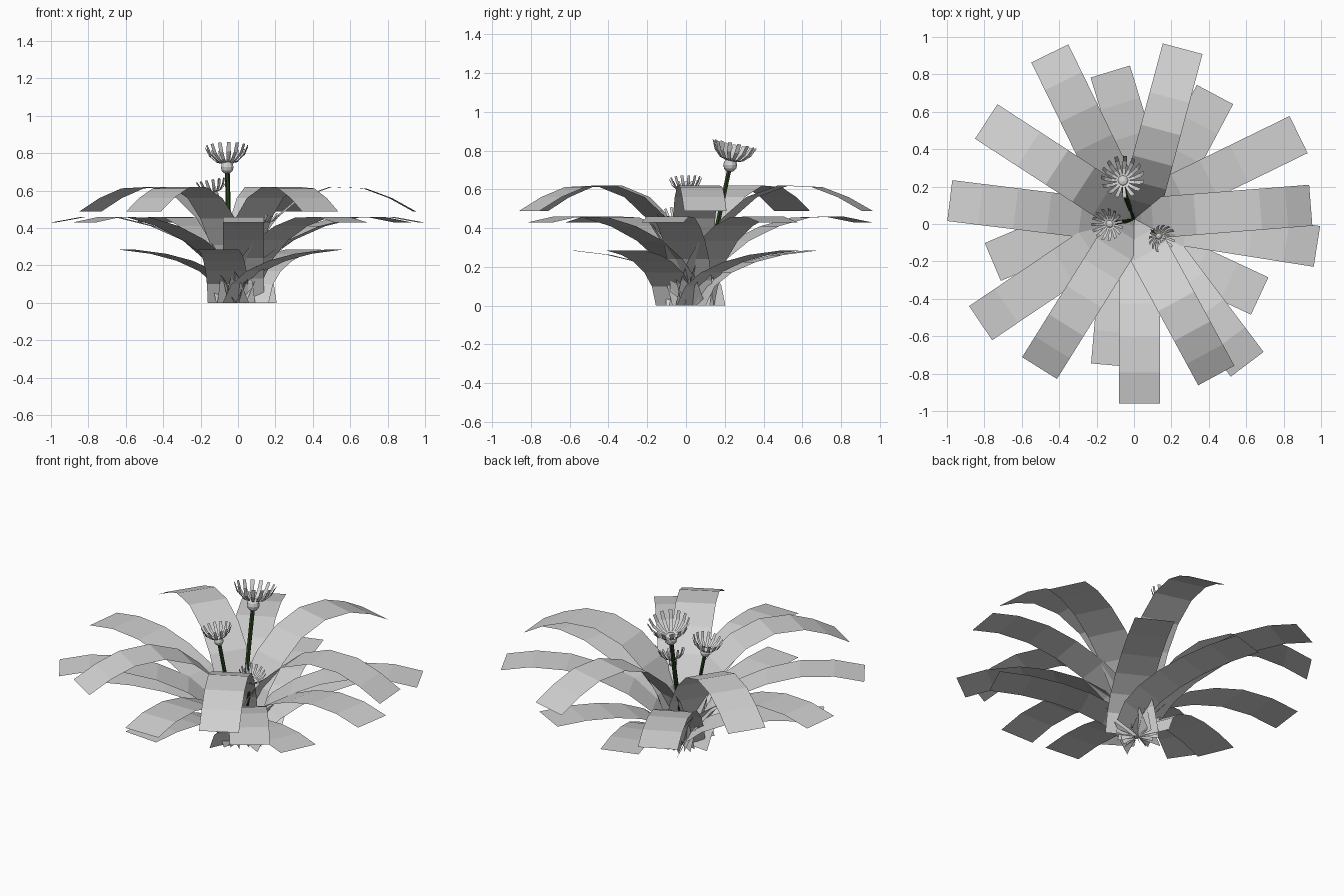
import bpy, bmesh, math
from mathutils import Vector

if "Cube" in bpy.data.objects:
    bpy.data.objects.remove(bpy.data.objects["Cube"])


def material(name, rgb):
    m = bpy.data.materials.new(name)
    m.diffuse_color = (*rgb, 1)
    m.use_nodes = True
    m.node_tree.nodes["Principled BSDF"].inputs["Base Color"].default_value = m.diffuse_color
    return m


GREY = material("pale grey", (0.64, 0.64, 0.64))
GREEN = material("dark stem green", (0.02, 0.05, 0.012))


def finish(name, bm, mat):
    me = bpy.data.meshes.new(name)
    bm.to_mesh(me)
    bm.free()
    me.materials.append(mat)
    ob = bpy.data.objects.new(name, me)
    bpy.context.collection.objects.link(ob)
    return ob


def ribbon(bm, origin, out, side, up, profile, widths):
    """Strip following a (distance, height) profile."""
    prev = None
    for (r, h), w in zip(profile, widths):
        c = origin + out * r + up * h
        row = [bm.verts.new(c - side * w / 2), bm.verts.new(c + side * w / 2)]
        if prev:
            bm.faces.new((prev[0], prev[1], row[1], row[0]))
        prev = row


# Leaf tiers: (distance, height) profile, then tip centre x, y and heading for each leaf
LOW = [(0, 0), (0.05, 0.10), (0.14, 0.17), (0.27, 0.225), (0.42, 0.262), (0.6, 0.284), (0.78, 0.286)]
MID = [(0, 0), (0.06, 0.13), (0.15, 0.24), (0.28, 0.335), (0.45, 0.41), (0.63, 0.455),
       (0.82, 0.46), (0.985, 0.43)]
TOP = [(0, 0), (0.04, 0.16), (0.10, 0.31), (0.20, 0.45), (0.33, 0.56), (0.50, 0.62),
       (0.68, 0.612), (0.82, 0.56), (0.95, 0.488)]
TIERS = {
    "low_leaf": (LOW, [(0.433, 0.692, 62), (0.672, -0.385, -25), (-0.12, -0.755, -95),
                       (-0.755, -0.203, -157), (-0.127, 0.815, 107)]),
    "middle_leaf": (MID, [(0.88, 0.478, 26), (0.978, -0.12, -9), (0.605, -0.75, -53), (0.03, -0.96, -90),
                          (-0.82, -0.53, -146), (-0.985, 0.125, 173), (-0.45, 0.912, 116)]),
    "upper_leaf": (TOP, [(0.26, 0.937, 75), (0.945, 0.1, 4.5), (0.44, -0.81, -61.5),
                         (-0.505, -0.77, -122), (-0.79, 0.548, 147)]),
}
Z = Vector((0, 0, 1))
for name, (profile, leaves) in TIERS.items():
    for i, (x, y, deg) in enumerate(leaves):
        a = math.radians(deg)
        out = Vector((math.cos(a), math.sin(a), 0))
        origin = Vector((x, y, 0)) - out * profile[-1][0]
        bm = bmesh.new()
        ribbon(bm, origin, out, Z.cross(out), Z, profile, [0.22] * len(profile))
        finish(f"{name}_{i + 1}", bm, GREY)

# Flowers: stem path ending at the bulb, and head scale
PETAL = [(0.02, 0.02), (0.06, 0.032), (0.095, 0.065), (0.116, 0.112)]
FLOWERS = [
    ([(0, 0.02, 0), (-0.05, 0.165, 0.43), (-0.058, 0.228, 0.725)], 1.0),
    ([(0, 0.02, 0), (-0.08, 0.01, 0.32), (-0.128, 0.0, 0.575)], 0.74),
    ([(0, 0.02, 0), (0.07, -0.02, 0.22), (0.13, -0.063, 0.42)], 0.64),
]
for n, (path, s) in enumerate(FLOWERS):
    pts = [Vector(p) for p in path]
    head = pts[-1]
    up = (head - pts[-2]).normalized()
    u = up.cross(Vector((0, 1, 0))).normalized()
    v = up.cross(u)

    # Stem: six-sided tube along the path
    bm = bmesh.new()
    prev = None
    for p in pts:
        ring = [bm.verts.new(p + (Vector((math.cos(k * math.pi / 3), math.sin(k * math.pi / 3), 0)))
                             * 0.013 * s ** 0.5) for k in range(6)]
        if prev:
            for k in range(6):
                bm.faces.new((prev[k], prev[(k + 1) % 6], ring[(k + 1) % 6], ring[k]))
        prev = ring
    finish(f"flower_stem_{n + 1}", bm, GREEN)

    # Bulb under the petals
    bm = bmesh.new()
    bmesh.ops.create_uvsphere(bm, u_segments=10, v_segments=6, radius=0.036 * s)
    bmesh.ops.translate(bm, verts=bm.verts, vec=head)
    finish(f"flower_bulb_{n + 1}", bm, GREY)

    # Ring of narrow upcurved petals
    bm = bmesh.new()
    for k in range(15):
        a = k * math.tau / 15
        out = u * math.cos(a) + v * math.sin(a)
        ribbon(bm, head, out, up.cross(out), up, [(r * s, h * s) for r, h in PETAL],
               [w * s for w in (0.012, 0.018, 0.022, 0.02)])
    finish(f"flower_petals_{n + 1}", bm, GREY)
